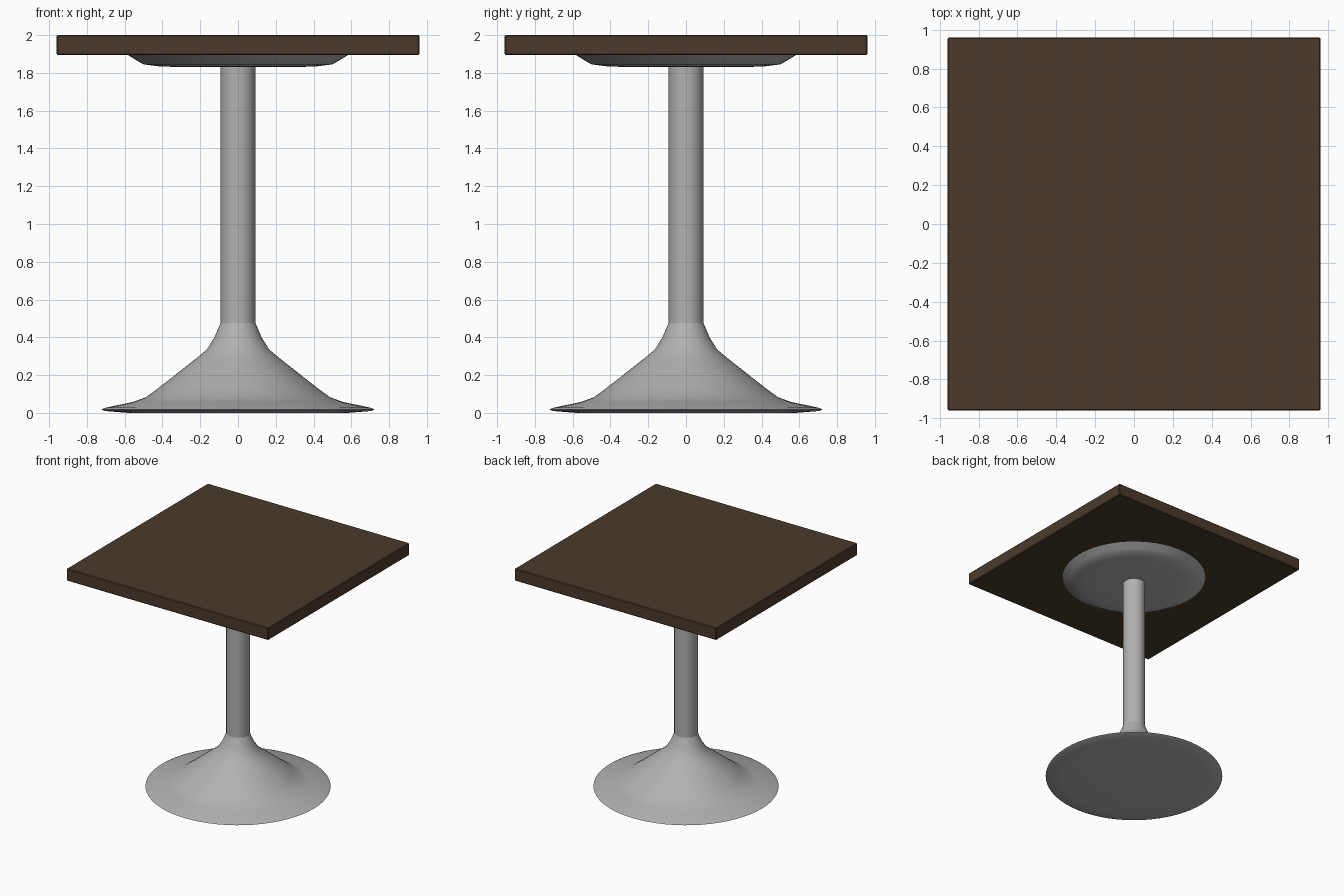
import bpy, bmesh, math

cube = bpy.data.objects.get("Cube")
if cube:
    bpy.data.objects.remove(cube, do_unlink=True)


def make_material(name, colour):
    mat = bpy.data.materials.new(name)
    mat.use_nodes = True
    mat.diffuse_color = colour
    mat.node_tree.nodes["Principled BSDF"].inputs["Base Color"].default_value = colour
    return mat


def add_object(name, bm, mat):
    bmesh.ops.recalc_face_normals(bm, faces=bm.faces)
    mesh = bpy.data.meshes.new(name)
    bm.to_mesh(mesh)
    bm.free()
    mesh.materials.append(mat)
    obj = bpy.data.objects.new(name, mesh)
    bpy.context.collection.objects.link(obj)
    return obj


def lathe(name, profile, mat, sides=48, sharp=35):
    """Turn a (radius, height) profile around z and close both ends."""
    bm = bmesh.new()
    rings = []
    for r, z in profile:
        rings.append([bm.verts.new((r * math.cos(a), r * math.sin(a), z))
                      for a in (math.tau * i / sides for i in range(sides))])
    for low, high in zip(rings, rings[1:]):
        for i in range(sides):
            j = (i + 1) % sides
            bm.faces.new((low[i], low[j], high[j], high[i]))
    bm.faces.new(rings[0])
    bm.faces.new(rings[-1])
    obj = add_object(name, bm, mat)
    bpy.ops.object.select_all(action="DESELECT")
    obj.select_set(True)
    bpy.context.view_layer.objects.active = obj
    bpy.ops.object.shade_smooth_by_angle(angle=math.radians(sharp))
    return obj


wood = make_material("dark wood", (0.07, 0.042, 0.025, 1))
metal = make_material("brushed metal", (0.44, 0.44, 0.44, 1))

# Square top with slightly softened edges
bm = bmesh.new()
bmesh.ops.create_cube(bm, size=1)
bmesh.ops.scale(bm, vec=(1.92, 1.92, 0.105), verts=bm.verts)
bmesh.ops.translate(bm, vec=(0, 0, 1.9475), verts=bm.verts)
bmesh.ops.bevel(bm, geom=bm.edges[:], offset=0.006, segments=1, affect="EDGES")
add_object("table_top", bm, wood)

# Shallow dish that carries the top
lathe("mounting_plate", [(0.3, 1.83), (0.42, 1.835), (0.5, 1.845), (0.53, 1.862),
                         (0.585, 1.896)], metal)

# Straight round post
lathe("column", [(0.092, 0.46), (0.092, 1.84)], metal)

# Flared trumpet foot
lathe("base", [(0.58, 0), (0.705, 0.01), (0.722, 0.018), (0.7, 0.028), (0.555, 0.058),
               (0.487, 0.083), (0.42, 0.132), (0.222, 0.288), (0.165, 0.335),
               (0.125, 0.4), (0.092, 0.477)], metal, sides=64)
